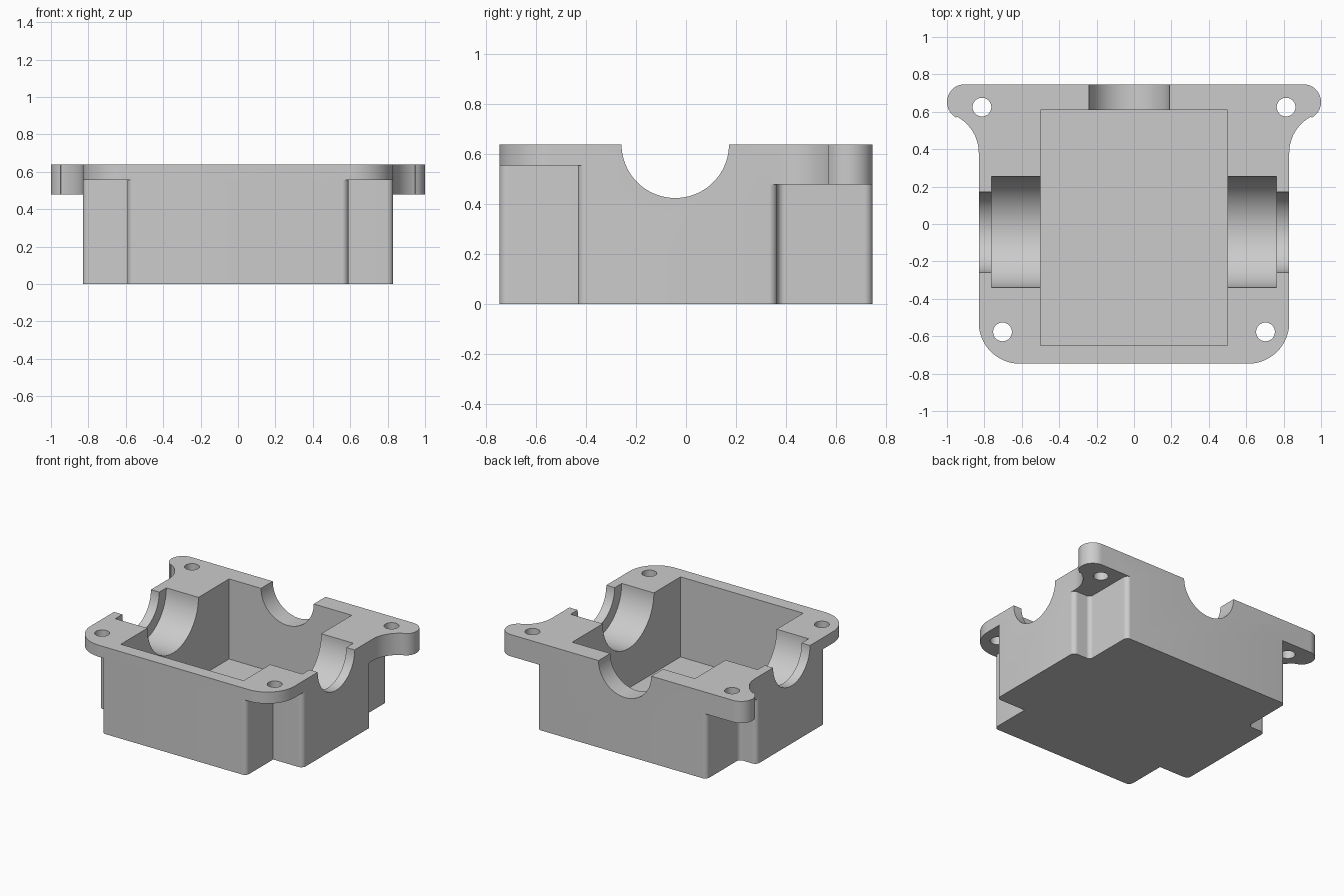
import bpy, bmesh, math
from mathutils import Vector, Matrix

if "Cube" in bpy.data.objects:
    bpy.data.objects.remove(bpy.data.objects["Cube"], do_unlink=True)

TOP = 0.64       # parting plane height
DEPTH = 0.747    # half depth
SIDE = 0.83      # half width of the body
AXLE_Y = -0.043  # centre of the side cradles

grey = bpy.data.materials.new("light_grey")
grey.use_nodes = True
grey.diffuse_color = (0.6, 0.6, 0.6, 1)
grey.node_tree.nodes["Principled BSDF"].inputs["Base Color"].default_value = (0.6, 0.6, 0.6, 1)


def arc(cx, cy, r, start, end, steps=20):
    angles = [math.radians(start + (end - start) * i / steps) for i in range(steps + 1)]
    return [(cx + r * math.cos(a), cy + r * math.sin(a)) for a in angles]


def rounded(corners):
    """Polygon from (x, y, radius) right-angle corners, rounding each one."""
    pts = []
    for i, (x, y, r) in enumerate(corners):
        p = Vector((x, y))
        if r == 0:
            pts.append((x, y))
            continue
        a = (Vector(corners[i - 1][:2]) - p).normalized() * r
        b = (Vector(corners[(i + 1) % len(corners)][:2]) - p).normalized() * r
        for k in range(9):
            t = math.pi / 2 * k / 8
            pts.append(tuple(p + a * (1 - math.sin(t)) + b * (1 - math.cos(t))))
    return pts


def make_object(name, bm):
    bmesh.ops.recalc_face_normals(bm, faces=bm.faces)
    mesh = bpy.data.meshes.new(name)
    bm.to_mesh(mesh)
    bm.free()
    mesh.materials.append(grey)
    obj = bpy.data.objects.new(name, mesh)
    bpy.context.collection.objects.link(obj)
    return obj


def prism(name, outline, z0, z1):
    bm = bmesh.new()
    face = bm.faces.new([bm.verts.new((x, y, z0)) for x, y in outline])
    grown = bmesh.ops.extrude_face_region(bm, geom=[face])["geom"]
    moved = [v for v in grown if isinstance(v, bmesh.types.BMVert)]
    bmesh.ops.translate(bm, verts=moved, vec=(0, 0, z1 - z0))
    return make_object(name, bm)


def rod(name, radius, length, centre, axis):
    bm = bmesh.new()
    turn = Vector((0, 0, 1)).rotation_difference(Vector(axis)).to_matrix().to_4x4()
    bmesh.ops.create_cone(bm, cap_ends=True, segments=96, radius1=radius, radius2=radius,
                          depth=length, matrix=Matrix.Translation(centre) @ turn)
    return make_object(name, bm)


# Flanged outline: right half, then mirrored
half = arc(0.61, -DEPTH + 0.22, 0.22, -90, 0)
half += arc(1.05, 0.38, 0.22, 180, 118)
half += arc(0.905, DEPTH - 0.095, 0.095, -62, 90)
outline = half + [(-x, y) for x, y in reversed(half)]
housing = prism("housing", outline, 0, TOP)

# Main cavity
cutters = [prism("cavity_cutter", [(-0.5, -0.65), (0.5, -0.65), (0.5, 0.61), (-0.5, 0.61)], 0.05, 1)]

# Shaft cradles: stepped across the sides, single at the back
cutters.append(rod("bearing_cutter", 0.297, 1.524, (0, AXLE_Y, TOP), (1, 0, 0)))
cutters.append(rod("axle_cutter", 0.215, 2.4, (0, AXLE_Y, TOP), (1, 0, 0)))
cutters.append(rod("back_shaft_cutter", 0.215, 0.9, (-0.025, 0.75, TOP), (0, 1, 0)))


def corner_notch(name, s, x0, y0, end, inner, height):
    """Open the space below a flange corner; end is -1 at the front, 1 at the back."""
    face_x, face_y = SIDE + 0.0005, end * (DEPTH + 0.0005)
    corners = [(x0 - 0.05, face_y, 0), (x0, face_y, 0.035), (x0, y0, inner),
               (face_x, y0, 0.035), (face_x, y0 - end * 0.05, 0),
               (1.2, y0 - end * 0.05, 0), (1.2, end, 0), (x0 - 0.05, end, 0)]
    return prism(name, [(s * x, y) for x, y in rounded(corners)], -0.2, height)


# Relieved corners and screw holes on both sides
for s in (-1, 1):
    cutters.append(corner_notch("front_notch_cutter", s, 0.59, -0.433, -1, 0, 0.555))
    cutters.append(corner_notch("back_notch_cutter", s, 0.69, 0.365, 1, 0.03, 0.48))
    cutters.append(rod("front_hole_cutter", 0.05, 2, (s * 0.703, -0.577, 0.5), (0, 0, 1)))
    cutters.append(rod("back_hole_cutter", 0.05, 2, (s * 0.813, 0.625, 0.5), (0, 0, 1)))

bpy.ops.object.select_all(action='DESELECT')
housing.select_set(True)
bpy.context.view_layer.objects.active = housing
for cutter in cutters:
    cutter.hide_render = True
    mod = housing.modifiers.new("cut", 'BOOLEAN')
    mod.operation = 'DIFFERENCE'
    mod.solver = 'EXACT'
    mod.object = cutter
    bpy.ops.object.modifier_apply(modifier=mod.name)
for cutter in cutters:
    bpy.data.objects.remove(cutter, do_unlink=True)

bpy.ops.object.shade_smooth_by_angle(angle=math.radians(30))
